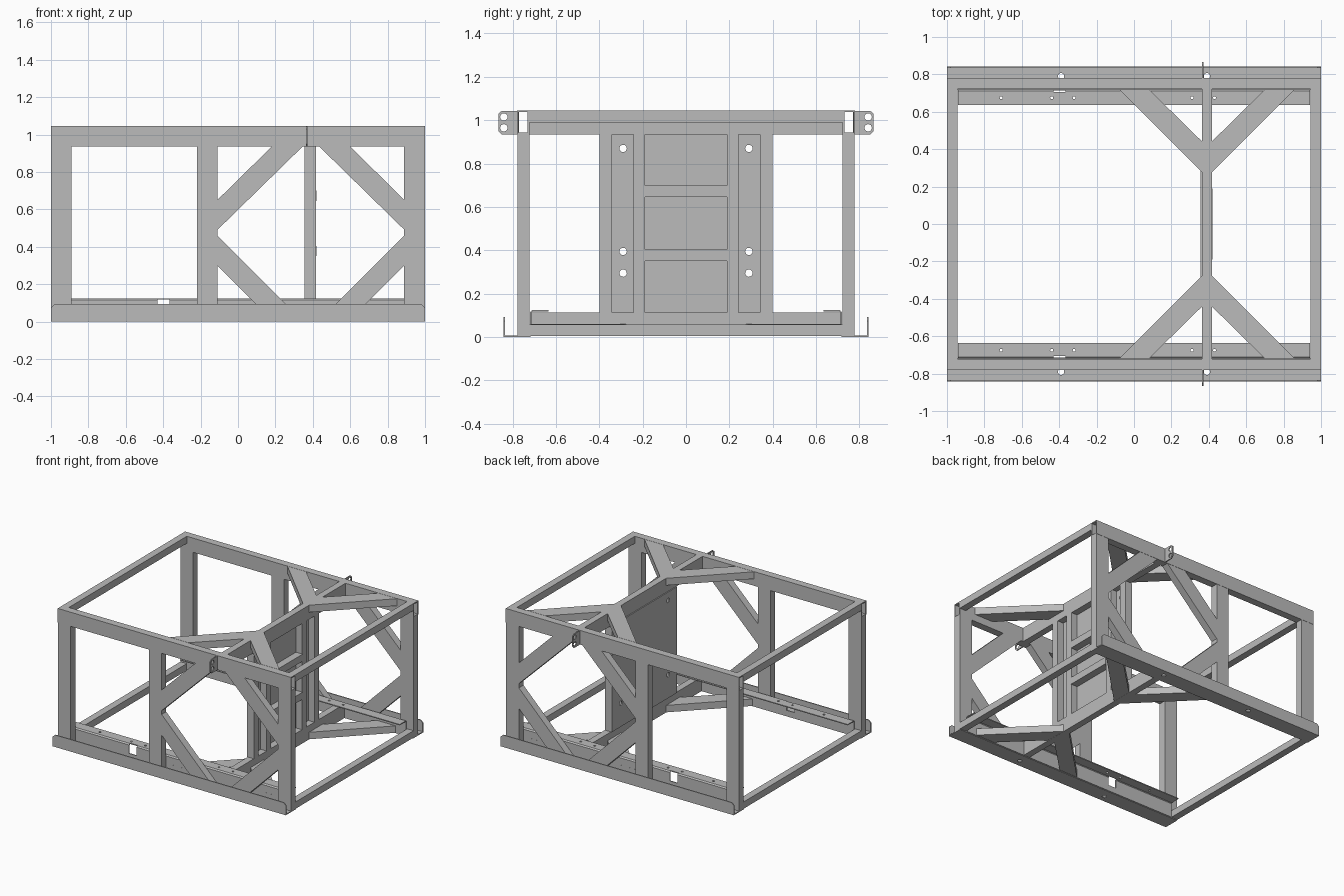
import bpy
import bmesh
import math
from mathutils import Vector

if "Cube" in bpy.data.objects:
    bpy.data.objects.remove(bpy.data.objects["Cube"], do_unlink=True)

steel = bpy.data.materials.new("grey_steel")
steel.use_nodes = True
steel.diffuse_color = (0.5, 0.5, 0.5, 1)
steel.node_tree.nodes["Principled BSDF"].inputs["Base Color"].default_value = (0.5, 0.5, 0.5, 1)


def place(axis, u, v, w):
    """Point from two profile coordinates and a depth along an axis."""
    return Vector({"x": (w, u, v), "y": (u, w, v), "z": (u, v, w)}[axis])


def finish(name, bm):
    mesh = bpy.data.meshes.new(name)
    bmesh.ops.recalc_face_normals(bm, faces=bm.faces)
    bm.to_mesh(mesh)
    bm.free()
    mesh.materials.append(steel)
    obj = bpy.data.objects.new(name, mesh)
    bpy.context.collection.objects.link(obj)
    return obj


def prism(name, points, axis, lo, hi):
    """Solid polygon extruded along an axis."""
    bm = bmesh.new()
    face = bm.faces.new([bm.verts.new(place(axis, u, v, lo)) for u, v in points])
    new = bmesh.ops.extrude_face_region(bm, geom=[face])["geom"]
    shift = place(axis, 0, 0, hi - lo)
    bmesh.ops.translate(bm, vec=shift, verts=[g for g in new if isinstance(g, bmesh.types.BMVert)])
    return finish(name, bm)


def box(name, x, y, z):
    y = sorted(y)
    return prism(name, [(x[0], y[0]), (x[1], y[0]), (x[1], y[1]), (x[0], y[1])], "z", *z)


def sheet(name, path, x0, x1, thickness, closed=False):
    """Bent sheet or open tube running along x."""
    bm = bmesh.new()
    a = [bm.verts.new((x0, y, z)) for y, z in path]
    b = [bm.verts.new((x1, y, z)) for y, z in path]
    n = len(path)
    for i in range(n if closed else n - 1):
        j = (i + 1) % n
        bm.faces.new((a[i], a[j], b[j], b[i]))
    obj = finish(name, bm)
    mod = obj.modifiers.new("thickness", "SOLIDIFY")
    mod.thickness = thickness
    mod.offset = 0
    mod.use_even_offset = True
    return obj


def hole(axis, u, v, radius, lo, hi):
    ring = [(u + radius * math.cos(t * math.pi / 8), v + radius * math.sin(t * math.pi / 8))
            for t in range(16)]
    return prism("hole_cutter", ring, axis, lo, hi)


def cut(obj, cutters):
    """Apply the cuts and remove the cutters."""
    for c in cutters:
        c.hide_render = True
        mod = obj.modifiers.new("cut", "BOOLEAN")
        mod.operation = "DIFFERENCE"
        mod.solver = "EXACT"
        mod.object = c
    bpy.context.view_layer.update()
    graph = bpy.context.evaluated_depsgraph_get()
    mesh = bpy.data.meshes.new_from_object(obj.evaluated_get(graph))
    obj.modifiers.clear()
    obj.data = mesh
    for c in cutters:
        bpy.data.objects.remove(c, do_unlink=True)


TOP, RAIL, MID = 1.045, 0.935, 0.39   # top of frame, underside of rail, truss centre

for s, side in ((-1, "front"), (1, "back")):
    depth = sorted((s * 0.722, s * 0.778))

    # Hollow top rail, open at both ends
    i, o, lo, hi = s * 0.726, s * 0.776, RAIL + 0.004, TOP - 0.004
    sheet(side + "_top_rail", [(i, lo), (o, lo), (o, hi), (i, hi)], -1, 1, 0.008, True)

    # Upright posts
    for name, x in (("right", (-1, -0.89)), ("middle", (-0.22, -0.11)), ("left", (0.888, 1))):
        box(f"{side}_{name}_post", x, depth, (0.008, RAIL))

    # Four diagonal braces around a diamond opening
    for m, end in ((-1, "right"), (1, "left")):
        upper = [(MID + m * 0.5, 0.65), (MID + m * 0.5, 0.49),
                 (MID + m * 0.045, RAIL), (MID + m * 0.21, RAIL)]
        lower = [(MID + m * 0.5, 0.30), (MID + m * 0.5, 0.46),
                 (MID + m * 0.05, 0.01), (MID + m * 0.21, 0.01)]
        prism(f"{side}_{end}_upper_brace", upper, "y", *depth)
        prism(f"{side}_{end}_lower_brace", lower, "y", *depth)

    # Bent sheet: base, inner wall and shelf, with notch and holes
    base = sheet(side + "_base_sheet", [(s * 0.838, 0.004), (s * 0.718, 0.004)], -1, 1, 0.008)
    cut(base, [hole("z", x, s * 0.79, 0.017, -0.1, 0.1) for x in (-0.39, 0.39)])
    shelf = sheet(side + "_inner_shelf",
                  [(s * 0.716, 0.004), (s * 0.716, 0.114), (s * 0.709, 0.121), (s * 0.635, 0.121)],
                  -0.942, 0.942, 0.007)
    cutters = [hole("z", x, s * 0.675, 0.008, 0.05, 0.2) for x in (-0.71, -0.44, -0.32, 0.31, 0.43)]
    cutters.append(box("notch_cutter", (-0.43, -0.365), (s * 0.705, s * 0.75), (0.05, 0.2)))
    cut(shelf, cutters)

    # Outer lip with clipped upper corners
    lip = [(-1, 0), (1, 0), (1, 0.075), (0.98, 0.093), (-0.98, 0.093), (-1, 0.075)]
    prism(side + "_outer_lip", lip, "y", *sorted((s * 0.834, s * 0.842)))

    # Hanging bracket with two holes
    tab = [(0.77, 0.935), (0.85, 0.935), (0.865, 0.95), (0.865, 1.03), (0.85, 1.043), (0.77, 1.043)]
    bracket = prism(side + "_bracket", [(s * y, z) for y, z in tab], "x", 0.363, 0.371)
    cut(bracket, [hole("x", s * 0.84, z, 0.017, 0.3, 0.45) for z in (0.965, 1.015)])

    # Forked braces of the centre truss, top and bottom
    for level, z in (("top", (0.99, TOP)), ("bottom", (0.006, 0.06))):
        for m, end in ((-1, "right"), (1, "left")):
            fork = [(MID + m * 0.025, s * 0.275), (MID + m * 0.47, s * 0.72),
                    (MID + m * 0.31, s * 0.72), (MID + m * 0.025, s * 0.44)]
            prism(f"{side}_{level}_{end}_fork", fork, "z", *z)

# Cross tubes at both ends
for end, x in (("right", (-1, -0.945)), ("left", (0.945, 1))):
    box(end + "_top_cross_tube", x, (-0.722, 0.722), (0.99, TOP))
    box(end + "_bottom_cross_tube", x, (-0.722, 0.722), (0.005, 0.058))

# Deep centre beams
BEAM = (0.364, 0.416)
box("top_centre_beam", BEAM, (-0.722, 0.722), (RAIL, TOP))
box("bottom_centre_beam", BEAM, (-0.715, 0.715), (0.005, 0.113))

# Divider wall with mounting holes
wall = box("divider_wall", (0.356, 0.364), (-0.4, 0.4), (0.113, RAIL))
cut(wall, [hole("x", y, z, 0.017, 0.3, 0.45) for y in (-0.29, 0.29) for z in (0.295, 0.395, 0.87)])

# Upright and cross stiffeners on the divider
for s, side in ((-1, "front"), (1, "back")):
    box(side + "_divider_post", BEAM, (s * 0.342, s * 0.4), (0.113, RAIL))
    box(side + "_divider_stile", BEAM, (s * 0.19, s * 0.243), (0.113, RAIL))
for k, z in enumerate(((0.35, 0.405), (0.645, 0.70))):
    box(f"divider_crossbar_{k + 1}", (0.364, 0.421), (-0.19, 0.19), z)
